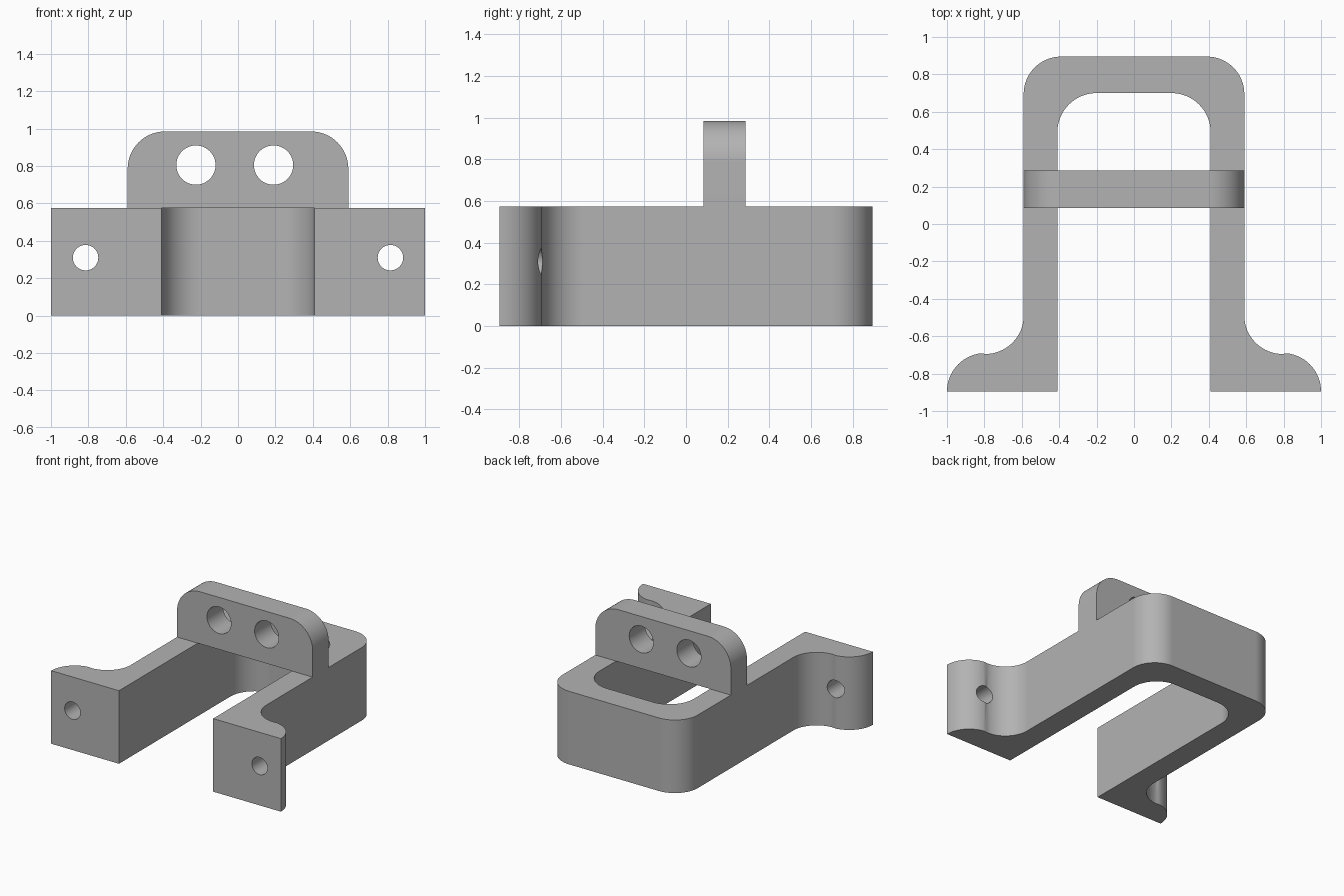
import bpy, bmesh, math
from mathutils import Vector, Matrix

cube = bpy.data.objects.get("Cube")
if cube:
    bpy.data.objects.remove(cube, do_unlink=True)

grey = bpy.data.materials.new("plain grey")
grey.use_nodes = True
grey.diffuse_color = (0.45, 0.45, 0.45, 1)
grey.node_tree.nodes["Principled BSDF"].inputs["Base Color"].default_value = (0.45, 0.45, 0.45, 1)


def arc(cx, cy, r, start, end, steps=16):
    angles = [math.radians(start + (end - start) * i / steps) for i in range(steps + 1)]
    return [(cx + r * math.cos(a), cy + r * math.sin(a)) for a in angles]


def mirrored(half):
    """Close a half outline with its mirror image across x = 0."""
    return half + [(-x, y) for x, y in reversed(half)]


def prism(name, outline, to_3d, direction):
    """Extrude a flat outline into a solid."""
    bm = bmesh.new()
    face = bm.faces.new([bm.verts.new(to_3d(u, v)) for u, v in outline])
    result = bmesh.ops.extrude_face_region(bm, geom=[face])
    moved = [g for g in result["geom"] if isinstance(g, bmesh.types.BMVert)]
    bmesh.ops.translate(bm, verts=moved, vec=Vector(direction))
    bmesh.ops.recalc_face_normals(bm, faces=bm.faces)
    mesh = bpy.data.meshes.new(name)
    bm.to_mesh(mesh)
    bm.free()
    mesh.materials.append(grey)
    obj = bpy.data.objects.new(name, mesh)
    bpy.context.collection.objects.link(obj)
    return obj


def drill(target, x, y, z, radius, length):
    """Cut a round hole running front to back."""
    bm = bmesh.new()
    turn = Matrix.Translation((x, y, z)) @ Matrix.Rotation(math.pi / 2, 4, "X")
    bmesh.ops.create_cone(bm, cap_ends=True, segments=48, radius1=radius,
                          radius2=radius, depth=length, matrix=turn)
    mesh = bpy.data.meshes.new("hole_cutter")
    bm.to_mesh(mesh)
    bm.free()
    mesh.materials.append(grey)
    cutter = bpy.data.objects.new("hole_cutter", mesh)
    bpy.context.collection.objects.link(cutter)
    cutter.hide_render = True
    cutter.hide_viewport = True
    cut = target.modifiers.new("hole", "BOOLEAN")
    cut.operation = "DIFFERENCE"
    cut.solver = "EXACT"
    cut.object = cutter


def finish(obj):
    """Apply the cuts, then shade smooth with sharp edges."""
    graph = bpy.context.evaluated_depsgraph_get()
    mesh = bpy.data.meshes.new_from_object(obj.evaluated_get(graph))
    obj.modifiers.clear()
    obj.data = mesh
    bpy.ops.object.select_all(action="DESELECT")
    obj.select_set(True)
    bpy.context.view_layer.objects.active = obj
    bpy.ops.object.shade_smooth_by_angle(angle=math.radians(30))
    weighted = obj.modifiers.new("flat faces", "WEIGHTED_NORMAL")
    weighted.keep_sharp = True


# U-shaped bracket with flared feet
inner = [(0.41, -0.895)] + arc(0.2, 0.49, 0.21, 0, 90)
outer = (arc(0.39, 0.695, 0.2, 90, 0) + arc(0.795, -0.49, 0.205, 180, 270)
         + arc(0.795, -0.895, 0.205, 90, 0)[1:])
# One loop: right outer edge, right inner edge, then the mirrored side
bracket = prism("bracket", mirrored(outer + inner),
                lambda u, v: (u, v, 0), (0, 0, 0.575))
for side in (-1, 1):
    drill(bracket, side * 0.815, -0.75, 0.31, 0.068, 0.6)
finish(bracket)

# Upright cross plate with rounded top corners
plate = prism("cross_plate", mirrored([(0.59, 0.575)] + arc(0.39, 0.785, 0.2, 0, 90)),
              lambda u, v: (u, 0.085, v), (0, 0.2, 0))
for x in (-0.225, 0.19):
    drill(plate, x, 0.185, 0.805, 0.105, 0.4)
finish(plate)

# Helpers are no longer needed once the holes are cut
for obj in [o for o in bpy.data.objects if o.name.startswith("hole_cutter")]:
    bpy.data.objects.remove(obj, do_unlink=True)
